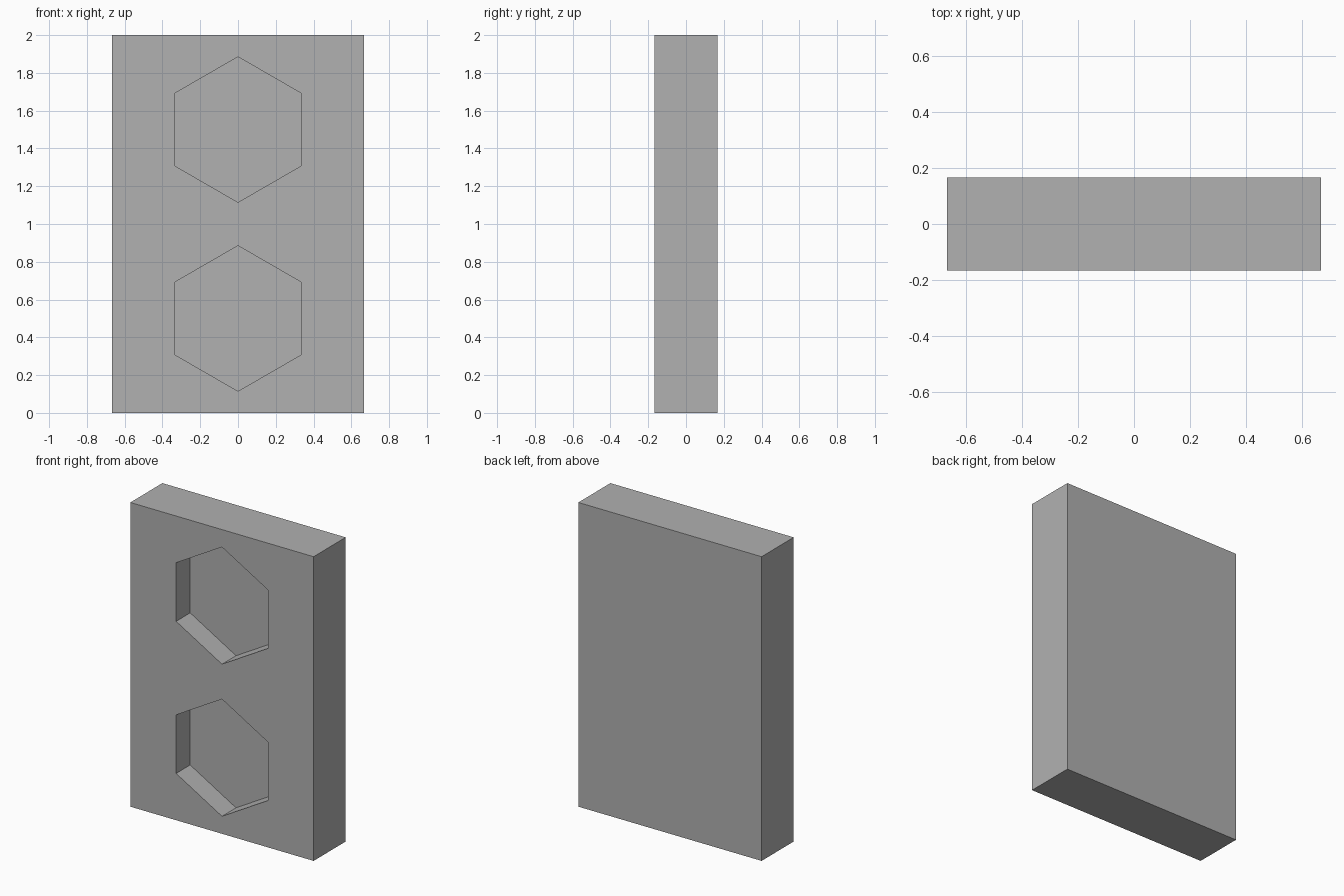
import bpy
import math

if "Cube" in bpy.data.objects:
    bpy.data.objects.remove(bpy.data.objects["Cube"])

W, D, H = 1.333, 0.333, 2.0      # panel size
POCKET_R = 0.385                 # hexagon corner radius
POCKET_DEPTH = 0.146

# Dark grey finish
grey = bpy.data.materials.new("dark_grey")
grey.diffuse_color = (0.44, 0.44, 0.44, 1)
grey.use_nodes = True
grey.node_tree.nodes["Principled BSDF"].inputs["Base Color"].default_value = grey.diffuse_color

# Slab body
bpy.ops.mesh.primitive_cube_add(size=1, location=(0, 0, H / 2))
panel = bpy.context.object
panel.name = "panel"
panel.scale = (W, D, H)
bpy.ops.object.transform_apply(location=False, rotation=False, scale=True)
panel.data.materials.append(grey)


def hex_pocket(z, name):
    """Sink a point-up hexagonal recess into the front face."""
    bpy.ops.mesh.primitive_cylinder_add(
        vertices=6, radius=POCKET_R, depth=POCKET_DEPTH * 2,
        location=(0, -D / 2, z), rotation=(math.pi / 2, 0, 0))
    cutter = bpy.context.object
    cutter.name = name
    cutter.data.materials.append(grey)
    cutter.hide_render = True
    cutter.display_type = 'WIRE'
    cut = panel.modifiers.new(name, 'BOOLEAN')
    cut.operation = 'DIFFERENCE'
    cut.solver = 'EXACT'
    cut.object = cutter


# Two stacked recesses
hex_pocket(0.5, "lower_pocket_cutter")
hex_pocket(1.5, "upper_pocket_cutter")
